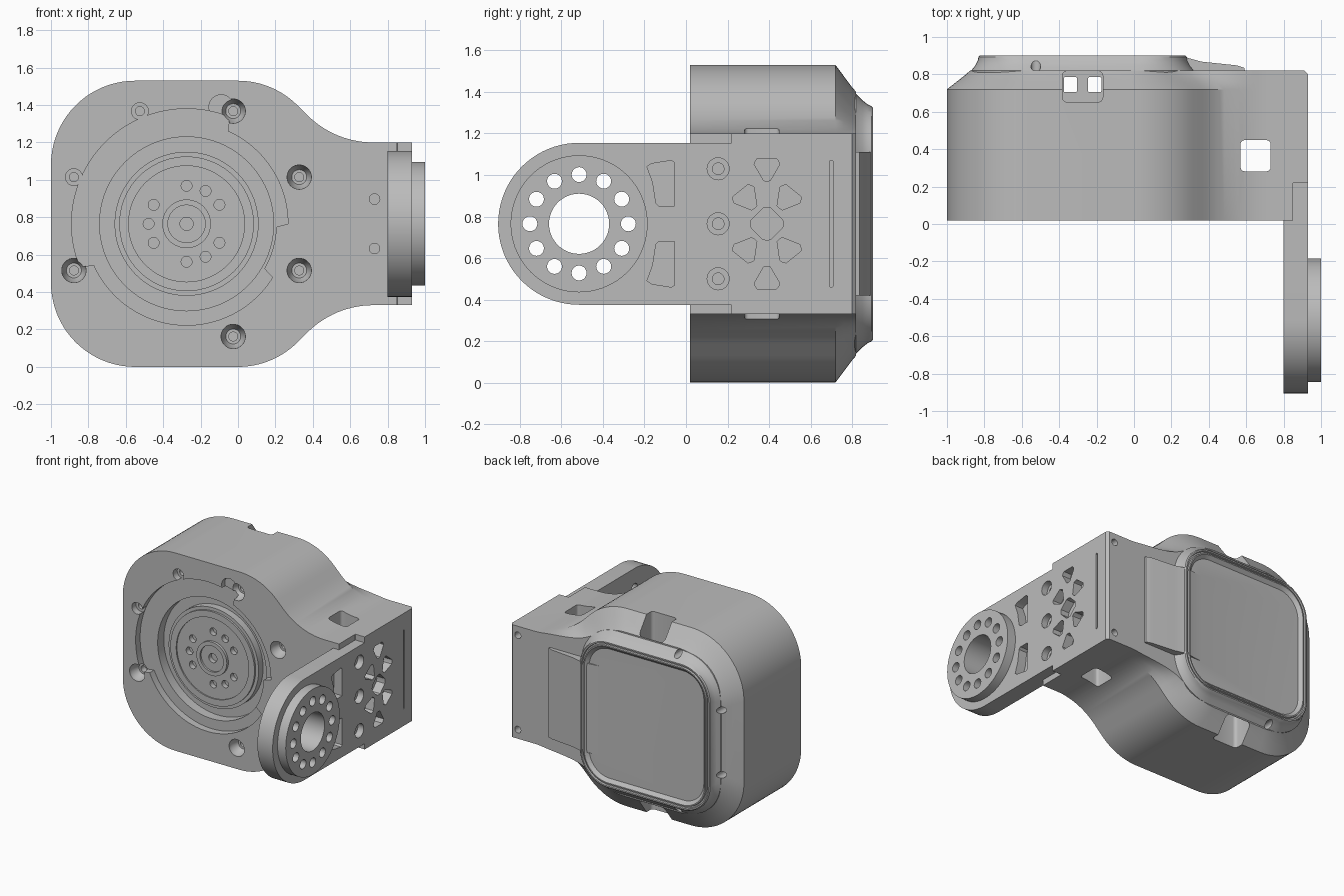
import bpy, bmesh
from math import sin, cos, pi, radians, degrees, atan2

if "Cube" in bpy.data.objects:
    bpy.data.objects.remove(bpy.data.objects["Cube"], do_unlink=True)

grey = bpy.data.materials.new("light_grey")
grey.use_nodes = True
grey.diffuse_color = (0.5, 0.5, 0.5, 1)
grey.node_tree.nodes["Principled BSDF"].inputs["Base Color"].default_value = (0.5, 0.5, 0.5, 1)

CX, CZ = -0.275, 0.765          # motor axis
AY = -0.515                     # arm pivot, along y


def loft(name, rings):
    """Skin a stack of equal-length point rings and cap both ends."""
    bm = bmesh.new()
    vs = [[bm.verts.new(p) for p in ring] for ring in rings]
    n = len(vs[0])
    for a, b in zip(vs, vs[1:]):
        for i in range(n):
            bm.faces.new((a[i], a[(i + 1) % n], b[(i + 1) % n], b[i]))
    bm.faces.new(vs[0])
    bm.faces.new(vs[-1])
    bmesh.ops.recalc_face_normals(bm, faces=bm.faces)
    me = bpy.data.meshes.new(name)
    bm.to_mesh(me)
    bm.free()
    me.materials.append(grey)
    ob = bpy.data.objects.new(name, me)
    bpy.context.collection.objects.link(ob)
    return ob


def place(axis, pts, t):
    if axis == "x":
        return [(t, u, v) for u, v in pts]
    if axis == "y":
        return [(u, t, v) for u, v in pts]
    return [(u, v, t) for u, v in pts]


def prism(name, axis, pts, a, b):
    return loft(name, [place(axis, pts, a), place(axis, pts, b)])


def arc(cu, cv, r, a0, a1, n=16):
    return [(cu + r * cos(radians(a0 + (a1 - a0) * i / n)),
             cv + r * sin(radians(a0 + (a1 - a0) * i / n))) for i in range(n + 1)]


def circle(cu, cv, r, n=32):
    return arc(cu, cv, r, 0, 360, n)[:-1]


def rrect(cu, cv, hu, hv, r, n=12):
    pts = []
    for k, (su, sv) in enumerate(((1, 1), (-1, 1), (-1, -1), (1, -1))):
        pts += arc(cu + su * (hu - r), cv + sv * (hv - r), r, 90 * k, 90 * k + 90, n)
    return pts


def boolean(target, others, op="DIFFERENCE"):
    bpy.context.view_layer.objects.active = target
    for o in others:
        o.hide_render = True
        m = target.modifiers.new("cut", "BOOLEAN")
        m.operation, m.object, m.solver = op, o, "EXACT"
        bpy.ops.object.modifier_apply(modifier=m.name)


def discard(obs):
    for o in obs:
        bpy.data.objects.remove(o, do_unlink=True)


# Body outline: rounded lobe flowing into a narrower neck
half = [(0.93, 1.2)] + arc(0.724, 1.7, 0.5, 270, 225, 14) + arc(0, 1.08, 0.45, 45, 90, 12)
half += arc(-0.55, 1.08, 0.45, 90, 180, 20)
outline = half + [(x, 2 * CZ - z) for x, z in reversed(half)]


def flare(y, s, xmax=0.93):
    ring = []
    for x, z in outline:
        t = min(max((0.65 - x) / 0.4, 0), 1)
        k = 1 - (1 - s) * t * t * (3 - 2 * t)
        ring.append((min(xmax, CX + (x - CX) * k), y, CZ + (z - CZ) * k))
    return ring


body = loft("housing_body", [flare(0.02, 1), flare(0.72, 1), flare(0.76, 0.93),
                             flare(0.8, 0.86), flare(0.82, 0.83, 0.912)])

# Rear dome with raised rim, seal groove and sunken panel
dome_profile = [(0.7, 0.59, 0.62, 0.3), (0.82, 0.595, 0.625, 0.31), (0.85, 0.572, 0.595, 0.28),
                (0.875, 0.56, 0.575, 0.25), (0.893, 0.557, 0.567, 0.24), (0.9, 0.55, 0.56, 0.235),
                (0.9, 0.54, 0.55, 0.225), (0.887, 0.537, 0.547, 0.222),
                (0.887, 0.527, 0.537, 0.212), (0.9, 0.524, 0.534, 0.21),
                (0.9, 0.515, 0.525, 0.2), (0.875, 0.49, 0.5, 0.175)]
dome = loft("rear_dome", [place("y", rrect(CX, CZ, hx, hz, r), y) for y, hx, hz, r in dome_profile])
ramp = prism("rear_ramp", "z", [(0, 0.78), (0, 0.86), (0.27, 0.893), (0.36, 0.868),
                                (0.55, 0.848), (0.59, 0.835), (0.6, 0.78)], 0.42, 1.11)
boolean(body, [dome, ramp], "UNION")
discard([dome, ramp])

# Front pocket around the motor, its radius changing by sector
def pocket_radius(d):
    if 68 <= d <= 202:
        return 0.615
    return 0.48 if d > 352 or d < -30 and d > -35 or 328 < d <= 352 else 0.542


pocket = [(CX + pocket_radius(d) * cos(radians(d)), CZ + pocket_radius(d) * sin(radians(d)))
          for d in range(0, 360, 2)]
cuts = [prism("pocket_cutter", "y", pocket, -0.1, 0.075),
        prism("motor_cutter", "y", circle(CX, CZ, 0.465, 96), -0.1, 0.15)]

# Screw positions around the motor: large counterbores and small eyelets
for k in range(8):
    a = radians(22.5 + 45 * k)
    x, z = CX + 0.652 * cos(a), CZ + 0.652 * sin(a)
    if k in (2, 3):
        cuts.append(prism("eyelet_cutter", "y", circle(x, z, 0.045), -0.1, 0.07))
        cuts.append(prism("eyelet_hole", "y", circle(x, z, 0.024), 0, 0.14))
    elif k != 5:
        cuts.append(loft("counterbore", [place("y", circle(x, z, r), y)
                                         for r, y in ((0.065, -0.1), (0.065, 0.05), (0.04, 0.1))]))
        cuts.append(prism("screw_hole", "y", circle(x, z, 0.024), 0, 0.15))
    if k in (2, 3, 4, 5):
        cuts.append(prism("rear_screw_hole", "y", circle(x, z, 0.026, 20), 0.72, 1))
cuts.append(prism("wire_gouge", "y", circle(-0.09, 1.39, 0.065), -0.1, 0.06))
for s in (-1, 1):
    cuts.append(prism("neck_hole", "y", circle(0.73, CZ + s * 0.132, 0.028, 20), -0.1, 0.1))
    cuts.append(prism("corner_screw_hole", "y", circle(0.865, CZ + s * 0.365, 0.026, 20), 0.76, 1))
    # Cable notches at top and bottom, leaving a clip post between the slots
    cuts.append(prism("notch_cutter", "z", rrect(CX, 0.735, 0.108, 0.083, 0.025, 4),
                      CZ + s * 0.5, CZ + s * 0.9))
    cuts.append(prism("slot_cutter", "z", rrect(CX + s * 0.065, 0.745, 0.035, 0.04, 0.005, 2), -0.1, 1.7))
cuts.append(prism("vent_cutter", "z", rrect(0.65, 0.365, 0.08, 0.083, 0.02, 4), -0.1, 1.7))
cuts.append(prism("arm_seat", "z", rrect(0.95, 0.06, 0.1, 0.16, 0.002, 1), -0.1, 1.7))
boolean(body, cuts)
discard(cuts)

# Side arm with rounded end and flange disc
arm_shape = [(0.22, 0.375), (0.22, 1.155)] + arc(AY, CZ, 0.39, 90, 270, 40)
arm = prism("side_arm", "x", arm_shape, 0.8, 0.93)
disc = prism("flange_disc", "x", circle(AY, CZ, 0.33, 72), 0.9, 1.0)
boolean(arm, [disc], "UNION")
discard([disc])

# Arm holes: central bore and bolt circle
cuts = [prism("bore", "x", circle(AY, CZ, 0.145, 48), 0.7, 1.1)]
for k in range(12):
    a = k * pi / 6
    cuts.append(prism("bolt_hole", "x", circle(AY + 0.237 * cos(a), CZ + 0.237 * sin(a), 0.036, 20), 0.7, 1.1))

# Relief windows beside the flange
window = [(-0.055, 0.085), (-0.055, 0.295), (-0.07, 0.305), (-0.165, 0.29), (-0.188, 0.275),
          (-0.16, 0.2), (-0.145, 0.1), (-0.13, 0.085)]
for s in (-1, 1):
    cuts.append(prism("window_cutter", "x", [(y, CZ + s * z) for y, z in window], 0.86, 1.1))
for s in (-1, 0, 1):
    z = CZ + s * 0.265
    cuts.append(prism("side_counterbore", "x", circle(0.155, z, 0.053), 0.88, 1.1))
    cuts.append(prism("side_screw_hole", "x", circle(0.155, z, 0.028, 20), 0.82, 1.1))
boolean(arm, cuts)
discard(cuts)


# Lattice pockets and slit on the neck side
def blunt_poly(cu, cv, r, n, a0):
    pts = []
    for k in range(n):
        a = a0 + 2 * pi * k / n
        pts += [(cu + r * cos(a + d), cv + r * sin(a + d)) for d in (-0.25, 0, 0.25)]
    return pts


cuts = [prism("diamond_pocket", "x", blunt_poly(0.39, CZ, 0.078, 4, 0), 0.86, 1.1),
        prism("slit", "x", rrect(0.7, CZ, 0.008, 0.305, 0.006, 3), 0.88, 1.1)]
for dy, dz in ((0, 0.27), (0, -0.27), (0.1, 0.125), (0.1, -0.125), (-0.1, 0.125), (-0.1, -0.125)):
    cuts.append(prism("triangle_pocket", "x",
                      blunt_poly(0.39 + dy, CZ + dz, 0.064, 3, atan2(-dz, -dy)), 0.86, 1.1))
boolean(body, cuts)
discard(cuts)

# Motor rotor: stepped disc with bolt holes
steps = [(0.385, 0.17), (0.385, 0.095), (0.36, 0.095), (0.36, 0.08), (0.31, 0.08), (0.31, 0.09),
         (0.13, 0.09), (0.13, 0.07), (0.1, 0.07), (0.1, 0.085), (0.035, 0.085), (0.035, 0.12)]
rotor = loft("motor_rotor", [place("y", circle(CX, CZ, r, 72), y) for r, y in steps])
cuts = []
for d in (30, 60, 90, 150, 180, 210, 270, 300, 330):
    a = radians(d)
    cuts.append(prism("rotor_hole", "y", circle(CX + 0.203 * cos(a), CZ + 0.203 * sin(a), 0.029, 20), 0, 0.13))
boolean(rotor, cuts)
discard(cuts)

# Smooth shading with sharp edges kept
bpy.ops.object.select_all(action="DESELECT")
for ob in (body, arm, rotor):
    ob.select_set(True)
bpy.context.view_layer.objects.active = body
bpy.ops.object.shade_smooth_by_angle(angle=radians(30))
